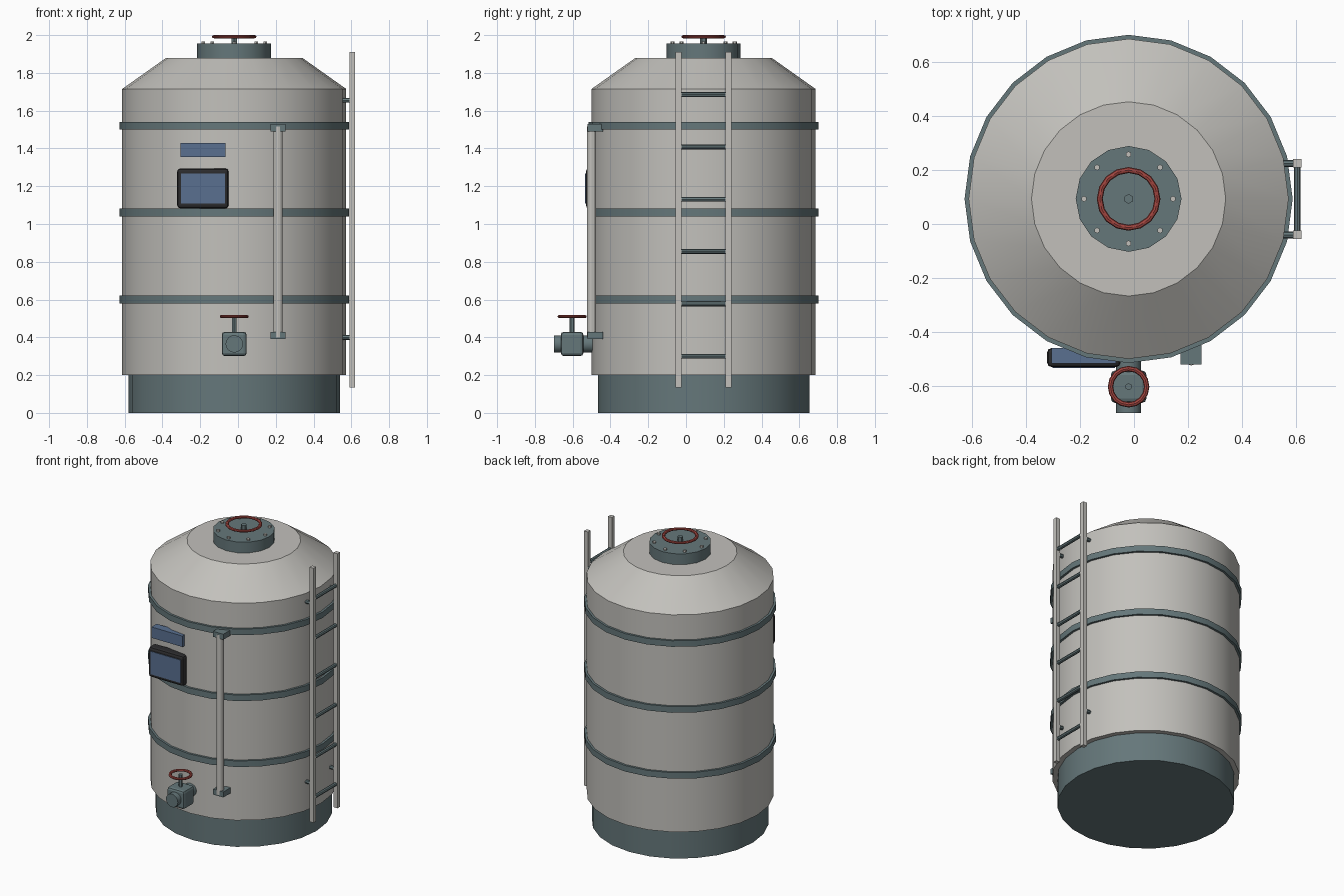
import bpy, bmesh, math
from mathutils import Matrix, Vector

if "Cube" in bpy.data.objects:
    bpy.data.objects.remove(bpy.data.objects["Cube"], do_unlink=True)


def material(name, rgb):
    m = bpy.data.materials.new(name)
    m.use_nodes = True
    m.diffuse_color = (*rgb, 1)
    m.node_tree.nodes["Principled BSDF"].inputs["Base Color"].default_value = (*rgb, 1)
    return m


SHELL = material("warm light grey", (0.54, 0.53, 0.50))
STEEL = material("slate steel", (0.13, 0.185, 0.195))
RED = material("handwheel red", (0.36, 0.06, 0.05))
BLUE = material("display blue", (0.10, 0.16, 0.28))
DARK = material("dark casing", (0.025, 0.025, 0.027))

CX, CY = -0.02, 0.093      # tank axis
SIDES = 24


def finish(name, bm, mat, smooth=True):
    bmesh.ops.recalc_face_normals(bm, faces=bm.faces)
    me = bpy.data.meshes.new(name)
    bm.to_mesh(me)
    bm.free()
    me.materials.append(mat)
    ob = bpy.data.objects.new(name, me)
    bpy.context.collection.objects.link(ob)
    if smooth:
        bpy.ops.object.select_all(action="DESELECT")
        ob.select_set(True)
        bpy.context.view_layer.objects.active = ob
        bpy.ops.object.shade_smooth_by_angle(angle=math.radians(26))
    return ob


def lathe(name, profile, mat, centre, sides, closed=False):
    """Revolve (radius, z) points around a vertical axis."""
    bm = bmesh.new()
    rings = []
    for r, z in profile:
        rings.append([bm.verts.new((centre[0] + r * math.cos(math.tau * i / sides),
                                    centre[1] + r * math.sin(math.tau * i / sides), z))
                      for i in range(sides)])
    pairs = list(zip(rings, rings[1:]))
    if closed:
        pairs.append((rings[-1], rings[0]))
    else:
        bm.faces.new(rings[0])
        bm.faces.new(rings[-1])
    for a, b in pairs:
        for i in range(sides):
            j = (i + 1) % sides
            bm.faces.new((a[i], a[j], b[j], b[i]))
    return finish(name, bm, mat)


def rod(name, start, end, radius, mat, sides=12):
    a, b = Vector(start), Vector(end)
    turn = (b - a).to_track_quat("Z", "Y").to_matrix().to_4x4()
    bm = bmesh.new()
    bmesh.ops.create_cone(bm, cap_ends=True, segments=sides, radius1=radius, radius2=radius,
                          depth=(b - a).length, matrix=Matrix.Translation((a + b) / 2) @ turn)
    return finish(name, bm, mat, sides > 8)


def box(name, low, high, mat, bevel=0.0):
    low, high = Vector(low), Vector(high)
    bm = bmesh.new()
    bmesh.ops.create_cube(bm, size=1, matrix=Matrix.Translation((low + high) / 2)
                          @ Matrix.Diagonal((*(high - low), 1)))
    if bevel:
        bmesh.ops.bevel(bm, geom=bm.edges[:], offset=bevel, segments=2, profile=0.5,
                        affect="EDGES")
    return finish(name, bm, mat, False)


def handwheel(name, centre, z, outer, thick):
    mid = outer - thick
    ring = [(mid + thick * math.cos(math.tau * k / 8), z + 0.0085 * math.sin(math.tau * k / 8))
            for k in range(8)]
    return lathe(name, ring, RED, centre, 16, closed=True)


# Tank body
axis = (CX, CY)
lathe("base_skirt", [(0.56, 0), (0.56, 0.21)], STEEL, axis, SIDES)
lathe("tank_shell", [(0.593, 0.2), (0.593, 1.715), (0.36, 1.88)], SHELL, axis, SIDES)
for i, z in enumerate((0.6, 1.06, 1.52)):
    lathe(f"band_{i + 1}", [(0.58, z - 0.021), (0.608, z - 0.021),
                            (0.608, z + 0.021), (0.58, z + 0.021)], STEEL, axis, SIDES, closed=True)

# Top hatch
lathe("hatch_neck", [(0.196, 1.87), (0.196, 1.955)], STEEL, axis, 16)
for i in range(8):
    a = math.tau * i / 8
    x, y = CX + 0.165 * math.cos(a), CY + 0.165 * math.sin(a)
    rod(f"hatch_bolt_{i + 1}", (x, y, 1.95), (x, y, 1.967), 0.011, SHELL, 6)
rod("hatch_stem", (CX, CY, 1.95), (CX, CY, 1.988), 0.018, STEEL, 6)
handwheel("hatch_wheel", axis, 1.9915, 0.118, 0.011)

# Ladder on the left side
for side, y in (("front", -0.04), ("back", 0.225)):
    box(f"ladder_rail_{side}", (0.59, y - 0.015, 0.135), (0.62, y + 0.015, 1.91), SHELL)
    for level, z in (("lower", 0.4), ("upper", 1.655)):
        rod(f"ladder_bracket_{side}_{level}", (0.53, y, z), (0.6, y, z), 0.013, STEEL, 8)
for i in range(6):
    z = 0.3 + i * 0.277
    rod(f"ladder_rung_{i + 1}", (0.605, -0.03, z), (0.605, 0.215, z), 0.0125, STEEL, 8)

# Level pipe on the front
rod("level_pipe", (0.212, -0.5, 0.4), (0.212, -0.5, 1.515), 0.024, SHELL)
for level, z in (("lower", 0.41), ("upper", 1.51)):
    box(f"pipe_clamp_{level}", (0.173, -0.521, z - 0.019), (0.251, -0.44, z + 0.019), STEEL)

# Control panel and sign plate
box("panel_case", (-0.322, -0.53, 1.083), (-0.05, -0.46, 1.294), DARK, 0.016)
box("panel_screen", (-0.302, -0.534, 1.108), (-0.07, -0.526, 1.268), BLUE)
box("sign_plate", (-0.305, -0.517, 1.354), (-0.066, -0.46, 1.43), BLUE)

# Outlet valve
VY, VZ = -0.603, 0.365
box("valve_body", (CX - 0.066, VY - 0.06, VZ - 0.064), (CX + 0.066, VY + 0.06, VZ + 0.064),
    STEEL, 0.016)
rod("valve_pipe", (CX, -0.7, VZ), (CX, -0.47, VZ), 0.046, STEEL, 16)
rod("valve_stem", (CX, VY, VZ + 0.05), (CX, VY, 0.513), 0.013, STEEL, 6)
handwheel("valve_wheel", (CX, VY), 0.51, 0.077, 0.01)
